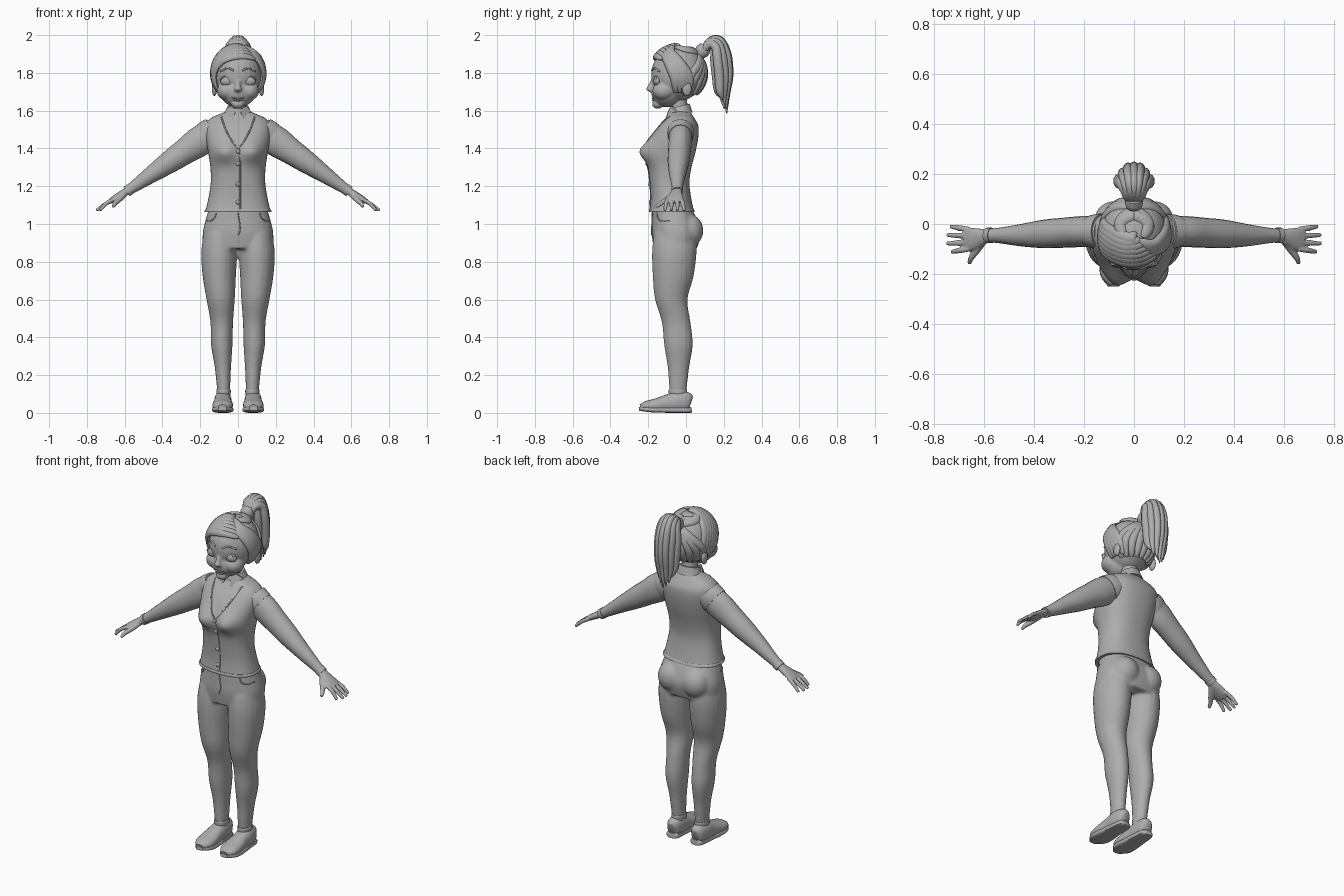
import bpy
import bmesh
from math import sin, cos, pi, radians
from mathutils import Vector, Matrix
from mathutils.bvhtree import BVHTree

default_cube = bpy.data.objects.get("Cube")
if default_cube:
    bpy.data.objects.remove(default_cube, do_unlink=True)

grey = bpy.data.materials.new("plain_grey")
grey.use_nodes = True
grey.diffuse_color = (.42, .42, .42, 1)
grey.node_tree.nodes["Principled BSDF"].inputs["Base Color"].default_value = grey.diffuse_color
made = []
AXIS_X, AXIS_Y, AXIS_Z = Vector((1, 0, 0)), Vector((0, 1, 0)), Vector((0, 0, 1))


def spline(rows, steps=4):
    """Catmull-Rom interpolation of equally long tuples."""
    rows, out = [Vector(r) for r in rows], []
    for i in range(len(rows) - 1):
        a, b, c = rows[max(i - 1, 0)], rows[i], rows[i + 1]
        d = rows[min(i + 2, len(rows) - 1)]
        for k in range(steps):
            t = k / steps
            out.append(b + (c - a) * t / 2 + (a * 2 - b * 5 + c * 4 - d) * t * t / 2
                       + (b * 3 - a - c * 3 + d) * t * t * t / 2)
    return out + [rows[-1]]


def loft(bm, rows, ref=AXIS_Y, n=20, power=2, side=1, upright=False, smooth=True):
    """Skin rows of (x, y, z, width, depth); ref is the depth direction."""
    rows = spline(rows) if smooth else [Vector(r) for r in rows]
    centres = [Vector((r[0] * side, r[1], r[2])) for r in rows]
    rings = []
    for i, c in enumerate(centres):
        tangent = centres[min(i + 1, len(rows) - 1)] - centres[max(i - 1, 0)]
        tangent = AXIS_Z if upright else tangent.normalized()
        depth = ref(c) if callable(ref) else ref
        across = depth.cross(tangent).normalized()
        depth = tangent.cross(across)
        ring = []
        for k in range(n):
            u, v = cos(2 * pi * k / n), sin(2 * pi * k / n)
            fat = (abs(u) ** power + abs(v) ** power) ** (-1 / power)
            ring.append(bm.verts.new(c + across * u * fat * rows[i][3] + depth * v * fat * rows[i][4]))
        rings.append(ring)
    for low, high in zip(rings, rings[1:]):
        for k in range(n):
            bm.faces.new((low[k], low[k - 1], high[k - 1], high[k]))
    bm.faces.new(rings[0])
    bm.faces.new(rings[-1])


def blob(bm, centre, radii):
    matrix = Matrix.Translation(centre) @ Matrix.Diagonal((*radii, 1))
    bmesh.ops.create_uvsphere(bm, u_segments=24, v_segments=16, radius=1, matrix=matrix)


def finish(name, bm, voxel=0, relax=4):
    """Make the object, optionally fusing its pieces, and return its surface."""
    bmesh.ops.recalc_face_normals(bm, faces=bm.faces)
    tree = BVHTree.FromBMesh(bm)
    mesh = bpy.data.meshes.new(name)
    bm.to_mesh(mesh)
    bm.free()
    mesh.materials.append(grey)
    obj = bpy.data.objects.new(name, mesh)
    bpy.context.collection.objects.link(obj)
    made.append(obj)
    if voxel:
        fuse = obj.modifiers.new("fuse", 'REMESH')
        fuse.mode, fuse.voxel_size, fuse.use_smooth_shade = 'VOXEL', voxel, True
        soften = obj.modifiers.new("soften", 'SMOOTH')
        soften.factor, soften.iterations = .5, relax
    return tree


def on_front(tree, x, z):
    return tree.ray_cast(Vector((x, -1, z)), AXIS_Y)[0]


def seam(name, tree, points, width=.003, depth=.003, side=1):
    """A fine ridge laid along points (x, z) on the front of a surface."""
    bm = bmesh.new()
    hits = [on_front(tree, x * side, z) for x, z in spline(points)]
    loft(bm, [(*p, width, depth) for p in hits if p], AXIS_Y, 8, smooth=False)
    finish(name, bm)


# Trousers: hips, seat and legs fused
bm = bmesh.new()
loft(bm, [(0, -.078, 1.1, .148, .1), (0, -.06, 1.02, .172, .12), (0, -.052, .95, .187, .13),
          (0, -.056, .87, .185, .115)], power=2.3, n=32, upright=True)
for side in (1, -1):
    loft(bm, [(.095, -.06, .95, .085, .11), (.1, -.062, .85, .095, .118), (.099, -.068, .72, .088, .108),
              (.092, -.078, .6, .075, .086), (.086, -.052, .48, .06, .076), (.086, -.04, .36, .057, .076),
              (.08, -.04, .24, .043, .057), (.076, -.043, .11, .034, .045)], side=side, upright=True)
    blob(bm, (.078 * side, .018, .965), (.08, .074, .085))
trousers = finish("trousers", bm, .009)

for side in (1, -1):
    seam("pocket_seam", trousers, [(.115, 1.06), (.125, 1.03), (.15, 1.015), (.17, 1.02)], side=side)
seam("fly_seam", trousers, [(.0, 1.06), (.012, .98), (.0, .94)])

# Vest with bust
bm = bmesh.new()
loft(bm, [(0, -.075, 1.065, .173, .118), (0, -.08, 1.14, .156, .107), (0, -.087, 1.22, .144, .105),
          (0, -.086, 1.3, .146, .115), (0, -.08, 1.38, .158, .13), (0, -.06, 1.46, .17, .125),
          (0, -.04, 1.52, .17, .105), (0, -.032, 1.558, .148, .078), (0, -.03, 1.585, .09, .058),
          (0, -.03, 1.6, .055, .045)], power=2.4, n=48, upright=True)
for v in bm.verts:
    if v.co.y < -.08:
        bump = 2.718 ** -(((abs(v.co.x) - .075) / .06) ** 2 + ((v.co.z - 1.385) / .055) ** 2)
        v.co.y -= .045 * bump
vest = finish("vest", bm)

for side in (1, -1):
    seam("neckline_edge", vest, [(.09, 1.57), (.065, 1.5), (.03, 1.435), (.002, 1.4)], .004, .004, side)
seam("front_edge", vest, [(.012, 1.4), (.012, 1.24), (.012, 1.075)])
for z in (1.385, 1.32, 1.21, 1.115):
    bm = bmesh.new()
    blob(bm, on_front(vest, 0, z), (.012, .009, .012))
    finish("button", bm)
bm = bmesh.new()
loft(bm, [(0, -.075, 1.064, .176, .121), (0, -.076, 1.072, .176, .121), (0, -.077, 1.08, .171, .117)],
     power=2.4, n=48, upright=True)
finish("vest_hem", bm)

# Neck and shirt collar
bm = bmesh.new()
loft(bm, [(0, -.03, 1.55, .055, .052), (0, -.035, 1.61, .045, .045), (0, -.045, 1.69, .045, .047)])
finish("neck", bm)
bm = bmesh.new()
loft(bm, [(0, -.03, 1.575, .076, .065), (0, -.033, 1.6, .066, .06), (0, -.035, 1.625, .055, .054)],
     n=32, upright=True)
for v in bm.verts:
    v.co.z += (v.co.y + .03) * .25
finish("collar_band", bm)
for side in (1, -1):
    bm = bmesh.new()
    outline = [(.008, -.092, 1.605), (.045, -.08, 1.625), (.08, -.045, 1.585),
               (.062, -.105, 1.535), (.035, -.113, 1.545)]
    flap = bm.faces.new([bm.verts.new((x * side, y, z)) for x, y, z in outline])
    shell = bmesh.ops.extrude_face_region(bm, geom=[flap])
    bmesh.ops.translate(bm, vec=(0, .012, -.004),
                        verts=[g for g in shell["geom"] if isinstance(g, bmesh.types.BMVert)])
    finish("collar_flap", bm)

# Sleeves, hands and shoes
for side in (1, -1):
    label = "left_" if side > 0 else "right_"
    bm = bmesh.new()
    loft(bm, [(.12, -.03, 1.495, .06, .07), (.2, -.03, 1.44, .062, .08), (.28, -.035, 1.385, .06, .069),
              (.36, -.04, 1.33, .057, .06), (.45, -.045, 1.268, .045, .046), (.54, -.046, 1.205, .031, .032),
              (.585, -.046, 1.175, .027, .026)], AXIS_Z, side=side)
    finish(label + "sleeve", bm)
    bm = bmesh.new()
    loft(bm, [(.125, -.03, 1.49, .072, .08), (.15, -.03, 1.472, .07, .083), (.172, -.03, 1.457, .064, .083)],
         AXIS_Z, side=side, n=32)
    finish(label + "armhole", bm)
    bm = bmesh.new()
    loft(bm, [(.57, -.046, 1.185, .031, .03), (.59, -.046, 1.171, .031, .029)], AXIS_Z, side=side)
    finish(label + "cuff", bm)

    bm = bmesh.new()
    loft(bm, [(.575, -.046, 1.182, .022, .02), (.61, -.052, 1.16, .034, .02), (.65, -.06, 1.136, .046, .018),
              (.68, -.063, 1.118, .044, .013)], AXIS_Z, side=side)
    for i, tip in enumerate((.73, .75, .749, .735)):
        y = -.1 + i * .026
        spread = (i - 1.5) * .004
        loft(bm, [(.66, y, 1.13, .011, .011), (.7, y + spread, 1.107, .0115, .011),
                  (tip, y + spread * 2, 1.072, .008, .008)], AXIS_Z, n=10, side=side)
    loft(bm, [(.6, -.06, 1.16, .018, .016), (.63, -.105, 1.128, .015, .014), (.652, -.135, 1.108, .012, .012),
              (.66, -.158, 1.09, .008, .008)], AXIS_Z, n=10, side=side)
    finish(label + "hand", bm, .004, 2)

    bm = bmesh.new()
    loft(bm, [(.077, .026, .055, .015, .03), (.078, .012, .058, .036, .05), (.08, -.04, .06, .045, .055),
              (.08, -.09, .052, .047, .048), (.081, -.16, .04, .054, .036), (.082, -.21, .035, .049, .028),
              (.082, -.243, .03, .022, .014)], AXIS_Z, side=side, power=2.4)
    finish(label + "shoe", bm)
    bm = bmesh.new()
    loft(bm, [(.077, .028, .016, .02, .015), (.078, .012, .015, .039, .015), (.08, -.06, .015, .046, .015),
              (.081, -.16, .016, .057, .014), (.082, -.21, .019, .051, .013), (.082, -.249, .022, .022, .01)],
         AXIS_Z, side=side, power=4)
    finish(label + "sole", bm)
    bm = bmesh.new()
    loft(bm, [(.076, -.043, .09, .036, .047), (.076, -.043, .115, .038, .049), (.076, -.043, .125, .036, .047)],
         side=side, upright=True)
    finish(label + "trouser_cuff", bm)

# Head: skull, jaw, nose, cheeks and ears fused
bm = bmesh.new()
blob(bm, (0, -.05, 1.79), (.125, .135, .145))
blob(bm, (0, -.1, 1.7), (.096, .085, .082))
blob(bm, (0, -.15, 1.635), (.035, .03, .025))
loft(bm, [(0, -.17, 1.77, .012, .012), (0, -.188, 1.73, .015, .015), (0, -.192, 1.712, .021, .02),
          (0, -.18, 1.7, .016, .012)], n=12, upright=True)
for side in (1, -1):
    blob(bm, (.06 * side, -.118, 1.705), (.052, .06, .05))
    blob(bm, (.125 * side, .005, 1.715), (.014, .026, .04))
face = finish("head", bm, .006, 5)

# Eyes, lids, brows and lips
for side in (1, -1):
    bm = bmesh.new()
    blob(bm, (.059 * side, -.152, 1.757), (.036, .021, .027))
    eye = finish("eye", bm)
    seam("eyelid", eye, [(.026, 1.763), (.042, 1.779), (.06, 1.783), (.078, 1.777), (.092, 1.763)],
         .004, .005, side)
    seam("brow", face, [(.022, 1.812), (.055, 1.825), (.092, 1.808)], .005, .005, side)
seam("upper_lip", face, [(-.034, 1.668), (-.012, 1.665), (0, 1.662), (.012, 1.665), (.034, 1.668)], .004, .005)
seam("lower_lip", face, [(-.026, 1.66), (0, 1.652), (.026, 1.66)], .005, .007)

# Hair: a cap covered with swept locks
crown = Vector((0, -.04, 1.795))
bm = bmesh.new()
blob(bm, (0, -.03, 1.8), (.131, .132, .143))
finish("hair_cap", bm)


def direction(turn, rise):
    a, e = radians(turn), radians(rise)
    return Vector((sin(a) * cos(e), -cos(a) * cos(e), sin(e)))


def lock(name, angles, width=.026, lift=1):
    """A tapered lock through (turn, rise) angles around the crown."""
    bm = bmesh.new()
    path = spline([direction(*a) for a in angles], 6)
    rows = []
    for i, d in enumerate(path):
        d = d.normalized() * lift
        taper = .2 + .8 * sin(pi * (i + .5) / (len(path) + .5)) ** .6
        spot = crown + Vector((d.x * .132, d.y * .142, d.z * .148))
        rows.append((*spot, width * taper, .016 * taper))
    loft(bm, rows, lambda c: c - crown, 10, smooth=False)
    finish(name, bm)


for k in range(7):
    lock("fringe_lock", [(48, 30 + 9 * k), (0, 38 + 8 * k), (-48, 24 + 9 * k), (-66 - 6 * k, 0 + 5 * k),
                         (-68 - 10 * k, -32 - 2 * k)], lift=1.05 - k * .007)
for k in range(5):
    lock("left_lock", [(40, 44 + 8 * k), (66, 24 + 6 * k), (82 + 8 * k, -8), (84 + 9 * k, -40)], lift=1.03)
tie_spot = (180, 44)
for k in range(9):
    turn = 112 + 17 * k
    lock("back_lock", [(turn, -48), (turn, -12), ((turn + 180) / 2, 22), tie_spot], .024)
for turn in (70, 100, 130, 155, 205, 230, 260, 290):
    lock("crown_lock", [(turn, 58 if 80 < turn < 280 else 72), ((turn + 180) / 2, 58), tie_spot], .026)

# Ponytail with its band
bm = bmesh.new()
loft(bm, [(0, .07, 1.895, .03, .03), (0, .088, 1.917, .04, .037), (0, .105, 1.94, .03, .03)], AXIS_X)
finish("hair_tie", bm)
tails = [(0, 0, 1.585), (.024, .004, 1.61), (-.024, .004, 1.6), (.045, .025, 1.63), (-.045, .025, 1.62),
         (.062, .05, 1.66), (-.062, .05, 1.65), (.028, .065, 1.67), (-.028, .065, 1.68), (0, .04, 1.61)]
for x, inward, tip in tails:
    bm = bmesh.new()
    loft(bm, [(x * .2, .08, 1.905, .014, .014), (x * .5, .125, 1.965 - inward * .3, .022, .02),
              (x * .8, .178 - inward * .4, 1.972 - inward * .7, .024, .019),
              (x, .217 - inward, 1.9 - inward * .5, .024, .02), (x, .226 - inward, 1.79, .025, .02),
              (x * .9, .216 - inward * .7, 1.7, .02, .017), (x * .7, .215 - inward * .3, tip, .003, .003)],
         AXIS_X, n=10)
    finish("ponytail_lock", bm)

# Smooth shading with crisp rims
bpy.ops.object.select_all(action='DESELECT')
for obj in made:
    obj.select_set(True)
bpy.context.view_layer.objects.active = made[0]
bpy.ops.object.shade_smooth_by_angle(angle=radians(45))
